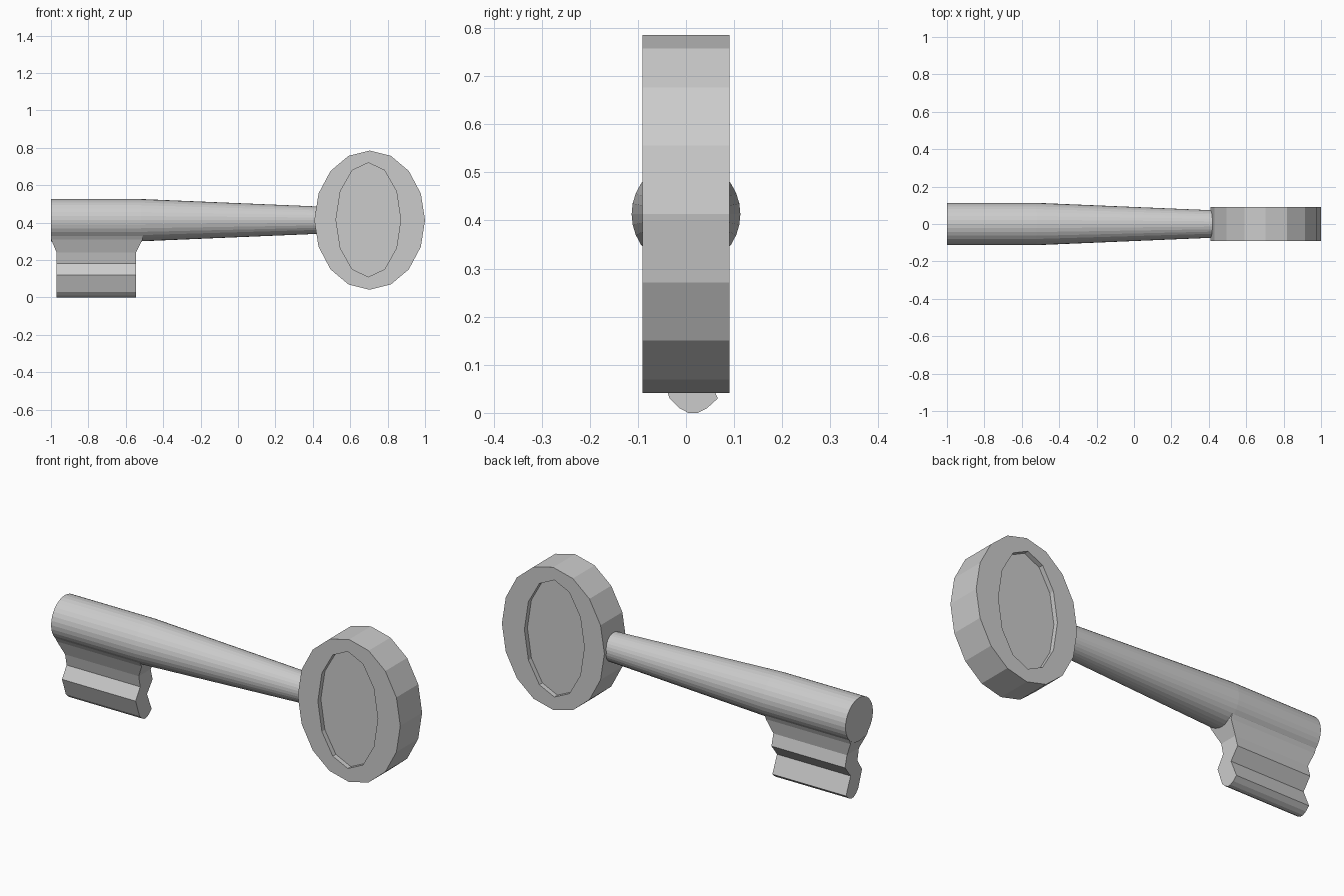
import bpy, bmesh
from math import cos, sin, pi

if "Cube" in bpy.data.objects:
    bpy.data.objects.remove(bpy.data.objects["Cube"])

AXIS_Z = 0.413


def make_object(name, bm):
    bmesh.ops.recalc_face_normals(bm, faces=bm.faces)
    mesh = bpy.data.meshes.new(name)
    bm.to_mesh(mesh)
    bm.free()
    obj = bpy.data.objects.new(name, mesh)
    bpy.context.collection.objects.link(obj)
    return obj


def loft(name, rings):
    """Skin a list of point rings and cap both ends."""
    bm = bmesh.new()
    loops = [[bm.verts.new(p) for p in ring] for ring in rings]
    n = len(loops[0])
    for a, b in zip(loops, loops[1:]):
        for i in range(n):
            j = (i + 1) % n
            bm.faces.new((a[i], a[j], b[j], b[i]))
    bm.faces.new(loops[0])
    bm.faces.new(loops[-1])
    return make_object(name, bm)


def shaft_ring(x, r, n=32):
    return [(x, r * cos(2 * pi * i / n), AXIS_Z + r * sin(2 * pi * i / n)) for i in range(n)]


def oval_disc(name, cx, cz, rx, rz, y0, y1, n):
    ring = lambda y: [(cx + rx * cos(2 * pi * i / n), y, cz + rz * sin(2 * pi * i / n))
                      for i in range(n)]
    return loft(name, [ring(y0), ring(y1)])


# Shaft: straight barrel, then a taper into the bow
loft("shaft", [shaft_ring(-1.0, 0.113), shaft_ring(-0.52, 0.113), shaft_ring(0.43, 0.073)])

# Bow: faceted oval with a shallow recess on both faces
bow = oval_disc("bow", 0.704, AXIS_Z, 0.296, 0.372, -0.09, 0.09, 16)
for side in (-1, 1):
    cutter = oval_disc("recess_cutter", 0.697, 0.415, 0.173, 0.305,
                       side * 0.065, side * 0.15, 12)
    cutter.hide_render = True
    mod = bow.modifiers.new("recess", 'BOOLEAN')
    mod.operation = 'DIFFERENCE'
    mod.solver = 'EXACT'
    mod.object = cutter
    bpy.context.view_layer.objects.active = bow
    bpy.ops.object.modifier_apply(modifier=mod.name)
    bpy.data.objects.remove(cutter)

# Bit: zigzag blade flaring into the shaft; rows of z, front y, back y, x start, x end
rows = [
    (0.400, -0.090, 0.090, -0.999, -0.510),
    (0.335, -0.080, 0.080, -0.999, -0.510),
    (0.310, -0.066, 0.070, -0.999, -0.510),
    (0.240, -0.040, 0.058, -0.970, -0.545),
    (0.180, -0.028, 0.074, -0.970, -0.545),
    (0.120, -0.066, 0.028, -0.970, -0.545),
    (0.030, -0.034, 0.066, -0.970, -0.545),
    (0.010, -0.014, 0.044, -0.970, -0.545),
    (0.000, 0.005, 0.024, -0.970, -0.545),
]
loft("bit", [[(x0, yf, z), (x1, yf, z), (x1, yb, z), (x0, yb, z)]
             for z, yf, yb, x0, x1 in rows])
